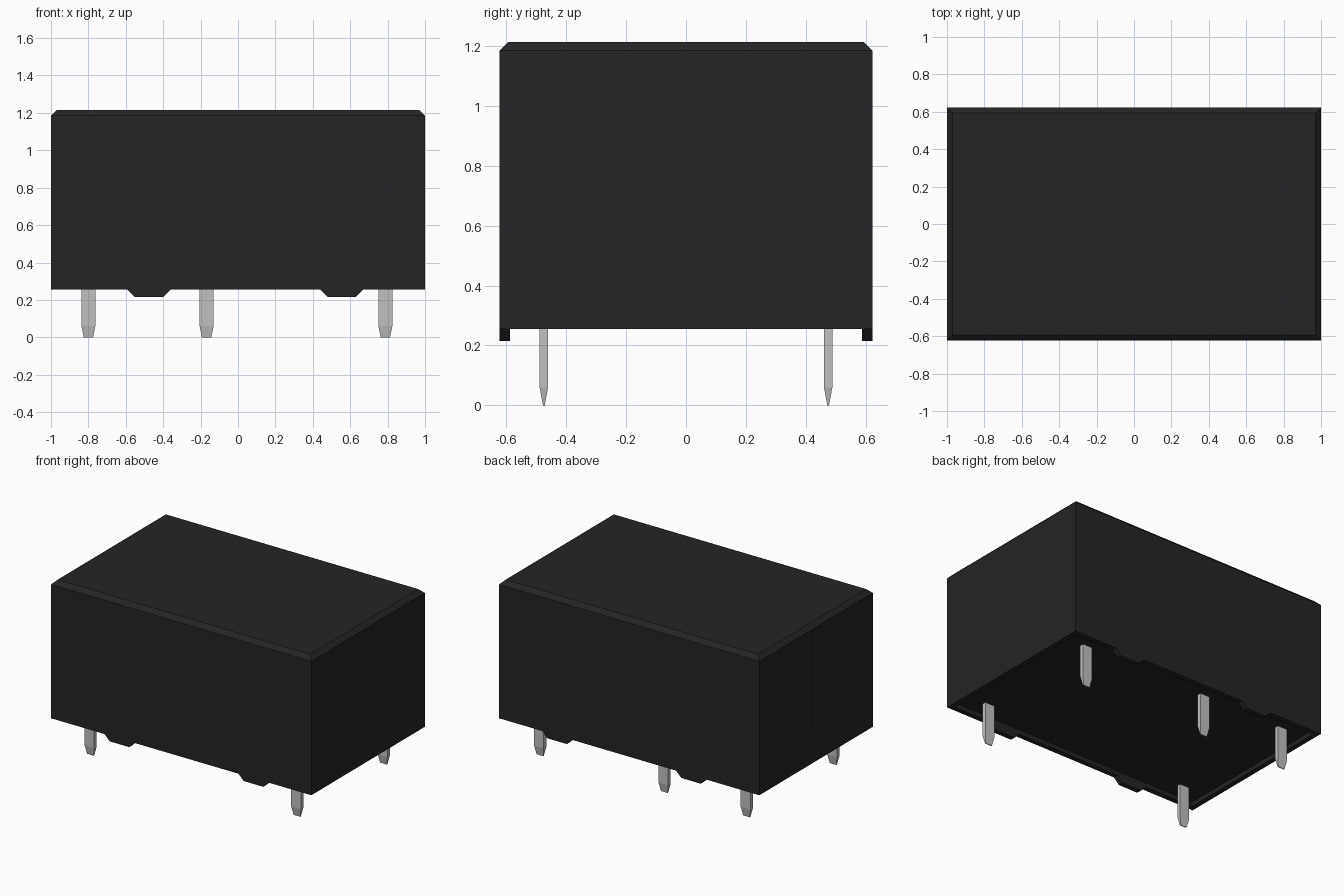
import bpy
import bmesh

cube = bpy.data.objects.get("Cube")
if cube:
    bpy.data.objects.remove(cube, do_unlink=True)


def make_material(name, value):
    mat = bpy.data.materials.new(name)
    mat.use_nodes = True
    color = (value, value, value, 1)
    mat.diffuse_color = color
    mat.node_tree.nodes["Principled BSDF"].inputs["Base Color"].default_value = color
    return mat


black = make_material("black plastic", 0.018)
silver = make_material("silver metal", 0.53)


def loft(name, rings, mat, x=0, y=0):
    """Stack rectangles given as (half width, half depth, z) and cap both ends."""
    bm = bmesh.new()
    loops = [[bm.verts.new((x + sx * hx, y + sy * hy, z))
              for sx, sy in ((-1, -1), (1, -1), (1, 1), (-1, 1))]
             for hx, hy, z in rings]
    for low, high in zip(loops, loops[1:]):
        for i in range(4):
            j = (i + 1) % 4
            bm.faces.new((low[i], low[j], high[j], high[i]))
    bm.faces.new(loops[0][::-1])
    bm.faces.new(loops[-1])
    bmesh.ops.recalc_face_normals(bm, faces=bm.faces)
    mesh = bpy.data.meshes.new(name)
    bm.to_mesh(mesh)
    bm.free()
    mesh.materials.append(mat)
    obj = bpy.data.objects.new(name, mesh)
    bpy.context.collection.objects.link(obj)
    return obj


# Housing: recessed underside, straight walls, chamfered top
W, D, BOTTOM = 1.0, 0.623, 0.255
WALL, CHAMFER = 0.035, 0.03
housing = loft("housing", [
    (W - WALL, D - WALL, BOTTOM + 0.03),
    (W - WALL, D - WALL, BOTTOM),
    (W, D, BOTTOM),
    (W, D, 1.185),
    (W - CHAMFER, D - CHAMFER, 1.215),
], black)

# Shallow vertical groove in the right end wall
cutter = loft("groove_cutter", [(0.015, 0.05, 0.49), (0.015, 0.05, 1.17)],
              black, x=-W, y=-0.01)
cutter.hide_render = True
cut = housing.modifiers.new("groove", "BOOLEAN")
cut.operation = "DIFFERENCE"
cut.solver = "EXACT"
cut.object = cutter
bpy.context.view_layer.objects.active = housing
bpy.ops.object.modifier_apply(modifier=cut.name)
bpy.data.objects.remove(cutter, do_unlink=True)

# Tapered standoff feet under the long walls
for side, sy in (("front", -1), ("back", 1)):
    for end, x in (("right", -0.475), ("left", 0.555)):
        loft(f"{side}_{end}_foot",
             [(0.075, WALL / 2, 0.215), (0.115, WALL / 2, BOTTOM)],
             black, x=x, y=sy * (D - WALL / 2))

# Flat pins with pointed tips
pins = {
    "front_right_pin": (-0.80, -0.475),
    "front_left_pin": (0.788, -0.475),
    "back_right_pin": (-0.80, 0.475),
    "back_middle_pin": (-0.168, 0.475),
    "back_left_pin": (0.788, 0.475),
}
for name, (x, y) in pins.items():
    loft(name, [(0.025, 0.003, 0), (0.037, 0.014, 0.06), (0.037, 0.014, 0.30)],
         silver, x=x, y=y)
